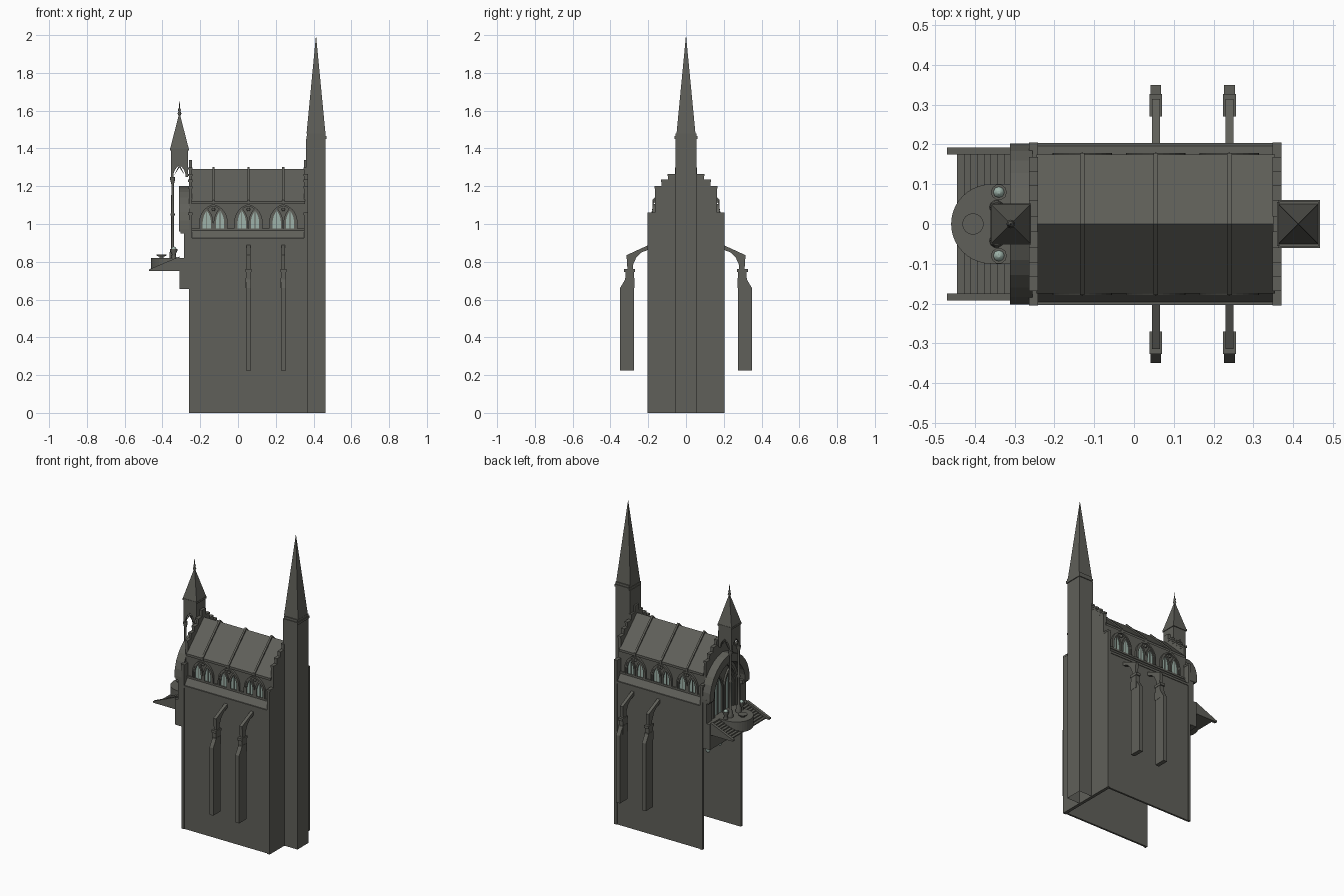
import bpy, bmesh, math
from mathutils import Vector

if "Cube" in bpy.data.objects:
    bpy.data.objects.remove(bpy.data.objects["Cube"])


def material(name, rgb):
    m = bpy.data.materials.new(name)
    m.use_nodes = True
    m.diffuse_color = (*rgb, 1)
    m.node_tree.nodes["Principled BSDF"].inputs["Base Color"].default_value = (*rgb, 1)
    return m


STONE = material("grey stone", (0.115, 0.115, 0.10))
GLASS = material("pale green glass", (0.34, 0.45, 0.40))


def finish(name, bm, mat):
    bmesh.ops.recalc_face_normals(bm, faces=bm.faces)
    mesh = bpy.data.meshes.new(name)
    bm.to_mesh(mesh)
    bm.free()
    mesh.materials.append(mat)
    ob = bpy.data.objects.new(name, mesh)
    bpy.context.collection.objects.link(ob)
    return ob


def prism(name, pts, axis, a, b, mat=STONE):
    """Extrude a 2D outline along an axis from a to b."""
    place = {"x": lambda p, t: (t, p[0], p[1]),
             "y": lambda p, t: (p[0], t, p[1]),
             "z": lambda p, t: (p[0], p[1], t)}[axis]
    bm = bmesh.new()
    face = bm.faces.new([bm.verts.new(place(p, a)) for p in pts])
    ext = bmesh.ops.extrude_face_region(bm, geom=[face])
    verts = [v for v in ext["geom"] if isinstance(v, bmesh.types.BMVert)]
    bmesh.ops.translate(bm, verts=verts, vec=Vector(place((0, 0), b - a)))
    return finish(name, bm, mat)


def box(name, x0, x1, y0, y1, z0, z1, mat=STONE):
    return prism(name, [(x0, y0), (x1, y0), (x1, y1), (x0, y1)], "z", z0, z1, mat)


def pyramid(name, x, y, z0, z1, r):
    bm = bmesh.new()
    base = [bm.verts.new((x + i * r, y + j * r, z0)) for i, j in ((-1, -1), (1, -1), (1, 1), (-1, 1))]
    tip = bm.verts.new((x, y, z1))
    bm.faces.new(base)
    for i in range(4):
        bm.faces.new((base[i], base[(i + 1) % 4], tip))
    return finish(name, bm, STONE)


def lathe(name, x, y, profile, n=12, mat=STONE):
    """Stack of rings given as (radius, height)."""
    bm = bmesh.new()
    rings = [[bm.verts.new((x + r * math.cos(math.tau * i / n), y + r * math.sin(math.tau * i / n), z))
              for i in range(n)] for r, z in profile]
    for lo, hi in zip(rings, rings[1:]):
        for i in range(n):
            bm.faces.new((lo[i], lo[(i + 1) % n], hi[(i + 1) % n], hi[i]))
    bm.faces.new(rings[0])
    bm.faces.new(rings[-1])
    ob = finish(name, bm, mat)
    for p in ob.data.polygons:
        p.use_smooth = len(p.vertices) == 4
    return ob


def arch(c, w, base, spring, h, n=7):
    """Pointed arch outline of half width w, rising h above its spring line."""
    R = (h * h + w * w) / (2 * w)
    end = math.asin(min(1, h / R))
    half = [(R - w - R * math.cos(end * i / n), spring + R * math.sin(end * i / n)) for i in range(n + 1)]
    left = [(c - w, base)] + [(c + p, z) for p, z in half]
    right = [(c - p, z) for p, z in half[-2::-1]] + [(c + w, base)]
    return left + right


def arch_ring(name, c, w, base, spring, h, t, axis, a, b):
    outline = arch(c, w, base, spring, h) + arch(c, w - t, base, spring, h - t * 1.2)[::-1]
    return prism(name, outline, axis, a, b)


def mirrored(half):
    return half + [(-y, z) for y, z in half[::-1] if y]


# Hollow nave: walls, sloped ledge, window storey and roof
outer = mirrored([(0.2, 0), (0.2, 0.92), (0.165, 0.97), (0.165, 1.12), (0, 1.28)])
inner = mirrored([(0.188, 0), (0.188, 0.91), (0.15, 0.96), (0.15, 1.11), (0, 1.255)])
prism("nave_shell", outer + inner[::-1], "x", -0.25, 0.36)
roof = [(0.175, 1.105), (0.175, 1.12), (0, 1.29)]
prism("nave_roof", mirrored(roof) + [(0, 1.27)], "x", -0.245, 0.355)

# Stepped gables
steps = [(0.205, 1.06), (0.165, 1.06), (0.165, 1.2), (0.13, 1.2), (0.13, 1.235), (0.095, 1.235),
         (0.095, 1.265), (0.058, 1.265), (0.058, 1.3), (0.02, 1.3), (0.02, 1.34)]
prism("tower_gable", mirrored([(0.205, 0)] + steps), "x", 0.35, 0.37)
opening = [(-0.188, 0), (-0.188, 0.655), (0.188, 0.655), (0.188, 0)]
prism("portal_gable", mirrored([(0.205, 0)] + steps) + opening, "x", -0.26, -0.243)
for x in (-0.252, 0.36):
    for y, z in ((0.185, 1.06), (0.148, 1.2), (0.112, 1.235), (0.077, 1.265), (0.039, 1.3)):
        for s in (1, -1):
            box("gable_coping", x - 0.012, x + 0.011, s * y - 0.02, s * y + 0.02, z - 0.012, z)

# Roof ribs, windows and ledge on both sides
BAYS = (-0.13, 0.055, 0.24)
for x in BAYS:
    rib = mirrored([(0.178, 1.105), (0.178, 1.127), (0, 1.302)])
    prism("roof_rib", rib + [(0, 1.28)], "x", x - 0.006, x + 0.006)
for s in (1, -1):
    box("ledge_moulding", -0.245, 0.352, s * 0.19, s * 0.204, 0.91, 0.925)
    box("window_sill", -0.245, 0.352, s * 0.16, s * 0.173, 0.965, 0.977)
    for x in BAYS:
        arch_ring("window_hood", x, 0.075, 0.977, 1.01, 0.095, 0.009, "y", s * 0.165, s * 0.178)
        for d in (-0.035, 0.035):
            prism("window_glass", arch(x + d, 0.026, 0.977, 1.005, 0.07), "y", s * 0.165, s * 0.168, GLASS)
            arch_ring("window_frame", x + d, 0.034, 0.977, 1.005, 0.08, 0.012, "y", s * 0.165, s * 0.175)
            box("window_mullion", x + d - 0.002, x + d + 0.002, s * 0.165, s * 0.171, 0.977, 1.065)
        lathe("window_boss", x, s * 0.17, [(0.006, 1.07), (0.01, 1.078), (0.006, 1.086)], 8)

# Flying buttresses
for s in (1, -1):
    for x in BAYS[1:]:
        pier = [(0.275, 0.225), (0.35, 0.225), (0.35, 0.66), (0.32, 0.71), (0.32, 0.75), (0.275, 0.75)]
        prism("buttress_pier", [(s * y, z) for y, z in pier], "x", x - 0.0135, x + 0.0135)
        box("buttress_cap", x - 0.016, x + 0.016, s * 0.27, s * 0.327, 0.745, 0.762)
        box("buttress_collar", x - 0.015, x + 0.015, s * 0.272, s * 0.323, 0.66, 0.715)
        flyer = [(0.28, 0.76), (0.31, 0.76), (0.315, 0.835), (0.195, 0.89), (0.195, 0.865),
                 (0.235, 0.85), (0.262, 0.825), (0.28, 0.785)]
        prism("flying_arch", [(s * y, z) for y, z in flyer], "x", x - 0.01, x + 0.01)

# Tall tower, open underneath
T = 0.413
tower_plan = [(0.36, -0.055), (T + 0.05, -0.055), (T + 0.05, 0.055), (0.36, 0.055)]
tower = prism("tower_shaft", tower_plan, "z", 0, 1.45)
bm = bmesh.new()
bm.from_mesh(tower.data)
bmesh.ops.delete(bm, geom=[f for f in bm.faces if f.calc_center_median().z < 0.01], context="FACES")
bm.to_mesh(tower.data)
bm.free()
box("tower_cornice", T - 0.05, T + 0.055, -0.06, 0.06, 1.45, 1.465)
box("tower_upper_cornice", T - 0.047, T + 0.051, -0.056, 0.056, 1.465, 1.48)
pyramid("tower_spire", T, 0, 1.48, 2.0, 0.05)

# Portal front: base block, side pillars, deep arch and glazed door
box("portal_base", -0.31, -0.25, -0.2, 0.2, 0.655, 0.82)
hood = arch_ring("portal_arch", 0, 0.203, 0.96, 0.97, 0.23, 0.045, "x", -0.312, -0.255)
for s in (1, -1):
    box("portal_pillar", -0.287, -0.255, s * 0.145, s * 0.2, 0.82, 0.97)
    box("portal_pillar_cap", -0.305, -0.255, s * 0.14, s * 0.203, 0.95, 0.972)
    prism("portal_glass", arch(s * 0.055, 0.04, 0.82, 0.97, 0.09), "x", -0.263, -0.259, GLASS)
    arch_ring("portal_light_frame", s * 0.055, 0.05, 0.82, 0.97, 0.105, 0.012, "x", -0.272, -0.259)
    box("portal_mullion", -0.268, -0.259, s * 0.055 - 0.003, s * 0.055 + 0.003, 0.82, 1.05)
arch_ring("portal_frame", 0, 0.12, 0.82, 0.97, 0.17, 0.014, "x", -0.28, -0.259)

# Stairs, side rails and round podium
n = 8
stair = [(-0.31, 0.75), (-0.445, 0.75)]
for i in range(n):
    x, z = -0.445 + 0.135 * i / n, 0.758 + 0.06 * i / n
    stair += [(x, z), (x + 0.135 / n, z)]
prism("stairs", stair, "y", -0.178, 0.178)
for s in (1, -1):
    rail = [(-0.47, 0.75), (-0.31, 0.75), (-0.31, 0.828), (-0.47, 0.76)]
    prism("stair_rail", rail, "y", s * 0.175, s * 0.193)
curve = [(-0.36 - 0.1 * math.sin(a), 0.1 * math.cos(a)) for a in (math.pi * i / 20 for i in range(21))]
prism("podium", curve + [(-0.3, -0.1), (-0.3, 0.1)], "z", 0.752, 0.82)
lathe("podium_bowl", -0.405, 0, [(0.012, 0.82), (0.01, 0.826), (0.027, 0.833), (0.027, 0.838)], 16)

# Columns, planters and hanging lanterns
for s in (1, -1):
    lathe("turret_column", -0.346, s * 0.042,
          [(0.018, 0.82), (0.016, 0.85), (0.008, 0.87), (0.008, 1.04), (0.012, 1.05), (0.008, 1.06),
           (0.007, 1.21), (0.013, 1.235), (0.013, 1.25)], 10)
    lathe("planter", -0.34, s * 0.08, [(0.014, 0.82), (0.01, 0.84), (0.02, 0.86), (0.02, 0.868)], 10)
    lathe("planter_green", -0.34, s * 0.08, [(0.014, 0.868), (0.012, 0.875), (0.004, 0.88)], 8, GLASS)
    lathe("lantern_glass", -0.2, s * 0.06, [(0.008, 0.56), (0.016, 0.575), (0.012, 0.6)], 8, GLASS)
    lathe("lantern_cap", -0.2, s * 0.06, [(0.02, 0.6), (0.01, 0.615), (0.003, 0.63), (0.003, 0.95)], 8)
box("lantern_beam", -0.206, -0.194, -0.186, 0.186, 0.9, 0.915)

# Small turret with arched openings and finial
X = -0.31
for s in (1, -1):
    legs = [(-0.046, 1.25), (-0.046, 1.395), (0.046, 1.395), (0.046, 1.25)]
    hole = arch(0, 0.032, 1.25, 1.255, 0.055)[::-1]
    prism("turret_side_arch", [(X + p, z) for p, z in legs + hole], "y", s * 0.036, s * 0.046)
    prism("turret_end_arch", legs + hole, "x", X + s * 0.036, X + s * 0.046)
    prism("turret_gablet", [(X - 0.028, 1.258), (X, 1.315), (X + 0.028, 1.258), (X, 1.3)],
          "y", s * 0.046, s * 0.052)
box("turret_cornice", X - 0.051, X + 0.051, -0.051, 0.051, 1.388, 1.4)
pyramid("turret_roof", X, 0, 1.4, 1.59, 0.049)
lathe("turret_finial", X, 0, [(0.005, 1.55), (0.005, 1.575), (0.011, 1.585), (0.005, 1.595),
                              (0.008, 1.605), (0.003, 1.615), (0.001, 1.65)], 8)
